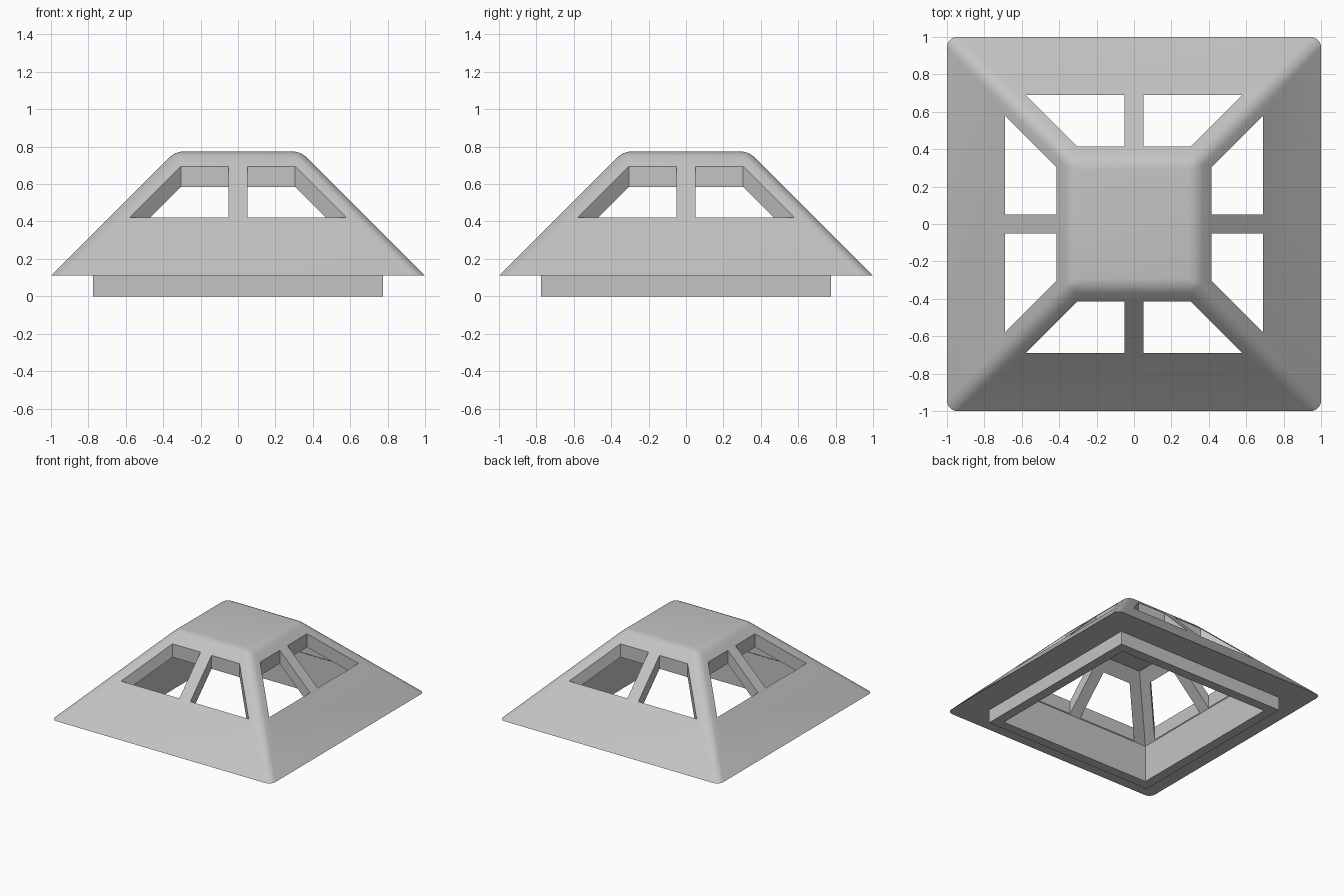
import bpy, bmesh
from math import radians

old = bpy.data.objects.get("Cube")
if old:
    bpy.data.objects.remove(old, do_unlink=True)

EAVE_Z, TOP_Z, TOP = 0.11, 0.775, 0.335   # outer pyramid, 45 degree sides
WALL = 0.695                              # inner half width
DROP = 0.11                               # shell thickness measured vertically

grey = bpy.data.materials.new("light grey")
grey.use_nodes = True
colour = (0.55, 0.55, 0.55, 1)
grey.diffuse_color = colour
grey.node_tree.nodes["Principled BSDF"].inputs["Base Color"].default_value = colour


def loft(name, rings, round_edges=0):
    """Solid through a stack of closed rings of (x, y, z) points."""
    bm = bmesh.new()
    loops = [[bm.verts.new(p) for p in ring] for ring in rings]
    n = len(loops[0])
    bm.faces.new(loops[0][::-1])
    bm.faces.new(loops[-1])
    for low, high in zip(loops, loops[1:]):
        for i in range(n):
            j = (i + 1) % n
            bm.faces.new((low[i], low[j], high[j], high[i]))
    bmesh.ops.recalc_face_normals(bm, faces=bm.faces)
    if round_edges:
        floor = min(v.co.z for v in bm.verts)
        edges = [e for e in bm.edges if max(v.co.z for v in e.verts) > floor + 0.01]
        bmesh.ops.bevel(bm, geom=edges, offset=round_edges, offset_type='OFFSET',
                        segments=6, profile=0.5, affect='EDGES')
    mesh = bpy.data.meshes.new(name)
    bm.to_mesh(mesh)
    bm.free()
    mesh.materials.append(grey)
    obj = bpy.data.objects.new(name, mesh)
    bpy.context.collection.objects.link(obj)
    return obj


def square(half, z):
    return [(x * half, y * half, z) for x, y in ((-1, -1), (1, -1), (1, 1), (-1, 1))]


def combine(target, tool, operation):
    mod = target.modifiers.new(tool.name, 'BOOLEAN')
    mod.operation, mod.object, mod.solver = operation, tool, 'EXACT'
    bpy.context.view_layer.objects.active = target
    bpy.ops.object.modifier_apply(modifier=mod.name)
    bpy.data.objects.remove(tool, do_unlink=True)


# Rounded pyramid roof with a square skirt underneath
roof = loft("roof_shell", [square(1, EAVE_Z), square(TOP, TOP_Z)], 0.045)
skirt = loft("skirt", [square(0.775, 0), square(0.775, 0.2)])
combine(roof, skirt, 'UNION')

# Hollow: straight walls, then a ceiling parallel to the roof
hollow = loft("hollow", [square(WALL, -0.1), square(WALL, 1 - WALL),
                         square(TOP, TOP_Z - DROP)])
combine(roof, hollow, 'DIFFERENCE')

# Two windows per side, cut straight down, leaving a mullion and corner posts
OUTER, INNER, POST, BAR = 0.69, 0.415, 0.11, 0.05
for side in range(4):
    for s in (-1, 1):
        plan = [(s * BAR, -OUTER), (s * (OUTER - POST), -OUTER),
                (s * (INNER - POST), -INNER), (s * BAR, -INNER)]
        for _ in range(side):
            plan = [(-y, x) for x, y in plan]
        cutter = loft("window", [[(x, y, z) for x, y in plan] for z in (0.2, 1)])
        combine(roof, cutter, 'DIFFERENCE')

# Smooth shading over the rounded edges only
bpy.ops.object.select_all(action='DESELECT')
roof.select_set(True)
bpy.context.view_layer.objects.active = roof
bpy.ops.object.shade_smooth_by_angle(angle=radians(25))
